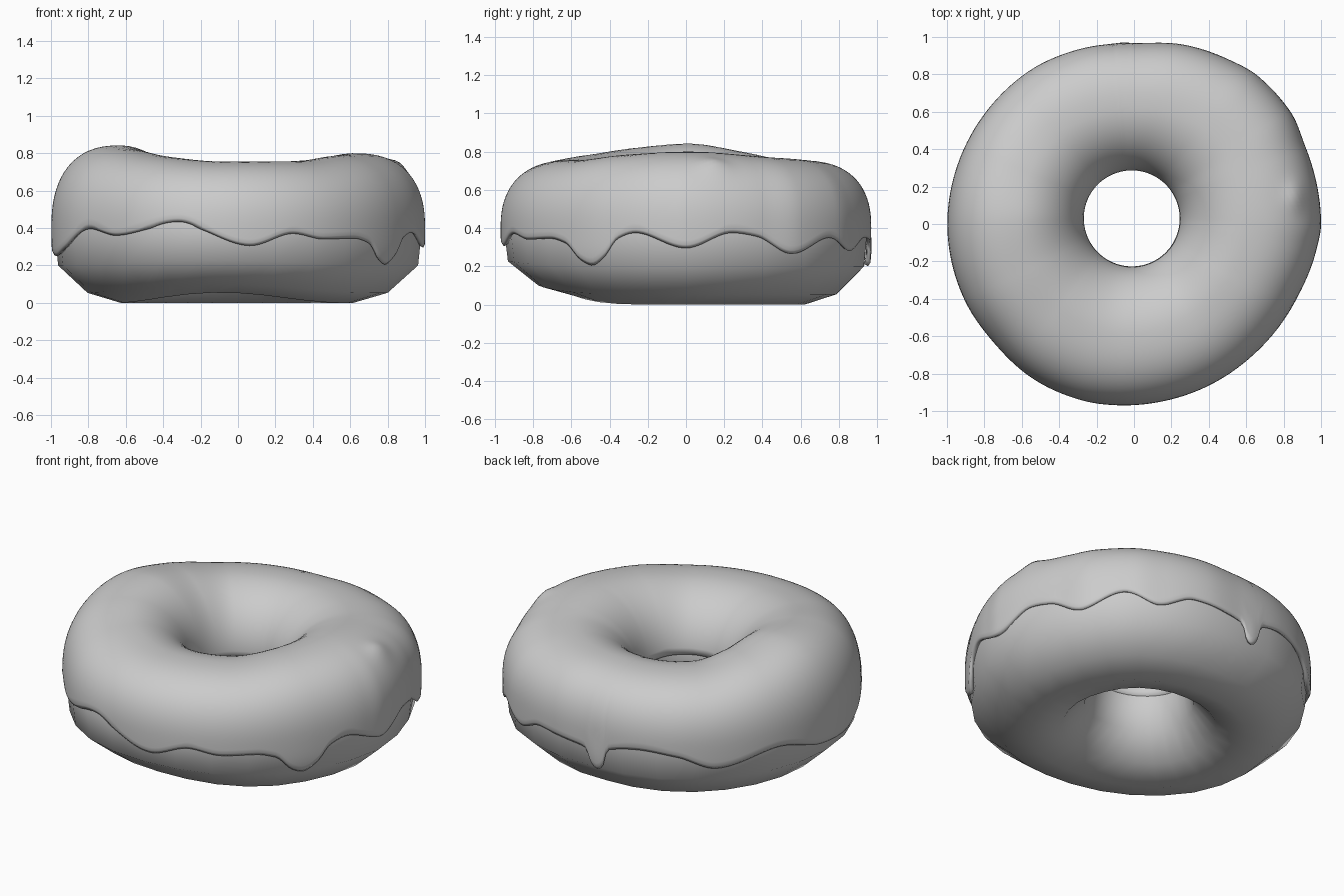
import bpy
from math import sin, cos, asin, radians, exp, pi

if "Cube" in bpy.data.objects:
    bpy.data.objects.remove(bpy.data.objects["Cube"])

# Outline radius, crest height and icing drip height, keyed by angle around z (degrees)
OUTLINE = [(0, 1.0), (10, 1.0), (24, 1.005), (36, 1.03), (50, 1.032), (60, 1.015), (75, .994),
           (90, .967), (108, .98), (125, .992), (143, .993), (160, .995), (180, .998),
           (204, .993), (221, .982), (237, .988), (252, .985), (265, .973), (280, .96),
           (295, .952), (312, .947), (333, .955), (352, .985)]
CREST = [(0, .80), (40, .77), (75, .752), (100, .745), (130, .752), (155, .8), (180, .842),
         (205, .82), (230, .785), (265, .755), (300, .757), (330, .785)]
DRIPS = [(0, .295), (14, .375), (22, .355), (33, .265), (47, .35), (58, .28), (70, .35),
         (84, .33), (89, .315), (91.5, .22), (93.5, .2), (95.5, .22), (98, .34), (110, .375),
         (122, .35), (135, .275), (157, .35), (176, .27), (190, .25), (200, .29), (216, .395),
         (228, .36), (251, .42), (274, .305), (288, .37), (299, .34), (311, .345),
         (318, .32), (324, .23), (328, .205), (333, .25), (338, .345), (344, .375)]
HOLE = (-.012, .03)
HOLE_R = .256
MID_Z = .4


def ring_value(table, deg):
    """Smooth periodic interpolation of an angle table."""
    n = len(table)
    key = lambda k: (table[k % n][0] + 360 * (k // n), table[k % n][1])
    k = max(i for i in range(n) if table[i][0] <= deg % 360)
    (x0, y0), (x1, y1), (x2, y2), (x3, y3) = [key(k + d) for d in (-1, 0, 1, 2)]
    h = x2 - x1
    t = (deg % 360 - x1) / h
    def slope(a, b):
        return 0 if a * b <= 0 else 2 * a * b / (a + b)
    s0, s1, s2 = (y1 - y0) / (x1 - x0), (y2 - y1) / h, (y3 - y2) / (x3 - x2)
    m1, m2 = slope(s0, s1), slope(s1, s2)
    return ((2*t**3 - 3*t*t + 1) * y1 + (t**3 - 2*t*t + t) * h * m1
            + (3*t*t - 2*t**3) * y2 + (t**3 - t*t) * h * m2)


def bottom_z(a):
    return .055 * max(0, cos(a - radians(262))) ** 4


def surface(a, phi, inset_out, inset_in, inset_top):
    """Point on the lumpy ring: a = angle around z, phi = angle around the tube."""
    c, s = cos(phi), sin(phi)
    u, v = c, abs(s)
    if c > 0 and s >= 0:        # full upper shoulder
        u, v = c ** .833, v ** .833
    elif c > 0:                 # bulging lower flank
        u = c + .9 * c * (1 - c) * (2 * c - 1)
    r_out = ring_value(OUTLINE, a * 180 / pi) - inset_out
    r_in = HOLE_R + inset_in
    ox, oy = r_out * cos(a), r_out * sin(a)
    ix, iy = HOLE[0] + r_in * cos(a), HOLE[1] + r_in * sin(a)
    x = (ox + ix) / 2 + (ox - ix) / 2 * u
    y = (oy + iy) / 2 + (oy - iy) / 2 * u
    if s >= 0:
        top = ring_value(CREST, a * 180 / pi) - inset_top
        z = MID_Z + (top - MID_Z) * v
        # small lump on the right shoulder
        z += .03 * v * exp(-((x - .87) ** 2 + ((y - .15) / 1.5) ** 2) / .003)
    else:
        z = MID_Z - (MID_Z - bottom_z(a)) * v
    return x, y, z


def make_grid(name, rows, close_tube):
    """Mesh from rings of points; rows wrap around z."""
    n, m = len(rows), len(rows[0])
    verts = [p for row in rows for p in row]
    faces = []
    for i in range(n):
        k = (i + 1) % n
        for j in range(m if close_tube else m - 1):
            l = (j + 1) % m
            faces.append((i * m + j, k * m + j, k * m + l, i * m + l))
    mesh = bpy.data.meshes.new(name)
    mesh.from_pydata(verts, [], faces)
    mesh.polygons.foreach_set("use_smooth", [True] * len(faces))
    obj = bpy.data.objects.new(name, mesh)
    bpy.context.collection.objects.link(obj)
    return obj


# Dough: coarse smooth-shaded ring
dough_rows = [[surface(2 * pi * i / 28, 2 * pi * j / 12, .016, .005, .022) for j in range(12)]
              for i in range(28)]
make_grid("dough", dough_rows, True)

# Icing: thin shell over the upper part with a wavy dripping edge
SEGS, ROWS = 300, 36
icing_rows = []
for i in range(SEGS):
    a = 2 * pi * i / SEGS
    deg = a * 180 / pi
    edge = ring_value(DRIPS, deg)
    start = -asin((MID_Z - edge) / (MID_Z - bottom_z(a)))
    end = radians(180 - 4 * cos(a - radians(301)))
    bead = .014 * exp(-((deg - 93.5) / 2.5) ** 2)   # thick narrow drip at the back
    row = []
    for j in range(ROWS + 1):
        t = j / ROWS
        # rounded lip at the lower edge
        lip = .008 if j == 0 else 0
        phi = start + (end - start) * t ** 1.2
        swell = bead * max(0, 1 - t * 5)
        row.append(surface(a, phi, lip - swell, 0, 0))
    icing_rows.append(row)
icing = make_grid("icing", icing_rows, False)
shell = icing.modifiers.new("thickness", 'SOLIDIFY')
shell.thickness = .022
shell.offset = -1

bpy.context.view_layer.objects.active = icing
icing.select_set(True)
bpy.ops.object.shade_smooth_by_angle(angle=radians(60))
